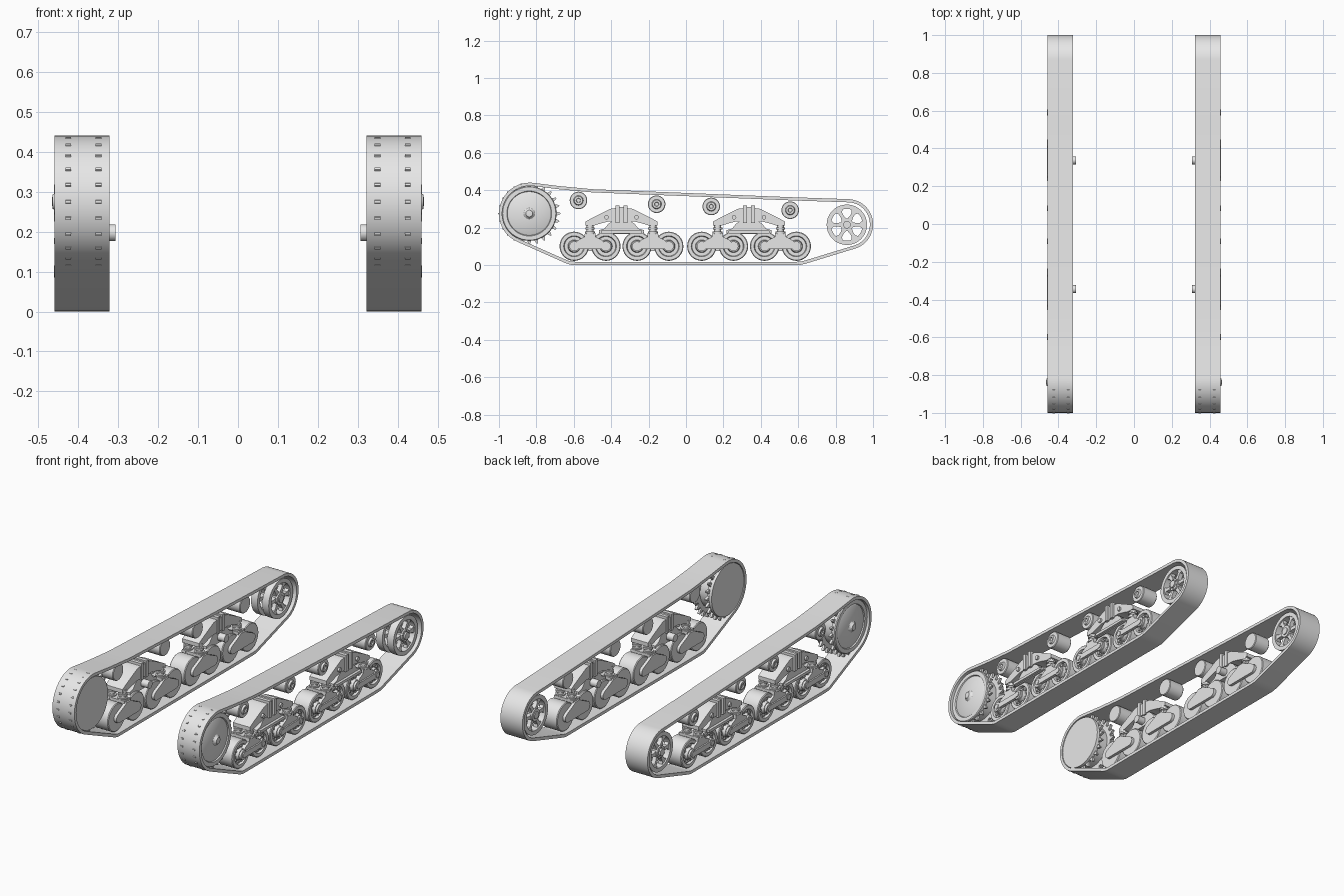
import bpy, bmesh
from math import sin, cos, pi, radians, hypot

if "Cube" in bpy.data.objects:
    bpy.data.objects.remove(bpy.data.objects["Cube"])

grey = bpy.data.materials.new("plain_grey")
grey.use_nodes = True
grey.diffuse_color = (0.8, 0.8, 0.8, 1)
grey.node_tree.nodes["Principled BSDF"].inputs["Base Color"].default_value = (0.8, 0.8, 0.8, 1)


def finish(name, bm):
    """Turn a bmesh into an object mirrored to the other side of the model."""
    bmesh.ops.recalc_face_normals(bm, faces=bm.faces)
    mesh = bpy.data.meshes.new(name)
    bm.to_mesh(mesh)
    bm.free()
    mesh.materials.append(grey)
    ob = bpy.data.objects.new(name, mesh)
    bpy.context.collection.objects.link(ob)
    bpy.ops.object.select_all(action='DESELECT')
    ob.select_set(True)
    bpy.context.view_layer.objects.active = ob
    bpy.ops.object.shade_smooth_by_angle(angle=radians(32))
    mod = ob.modifiers.new("other_side", 'MIRROR')
    mod.use_mirror_merge = False


def prism(bm, pts, x0, x1):
    """Extrude a (y, z) outline along x."""
    a = [bm.verts.new((x0, y, z)) for y, z in pts]
    b = [bm.verts.new((x1, y, z)) for y, z in pts]
    bm.faces.new(a)
    bm.faces.new(b[::-1])
    for i in range(len(pts)):
        j = (i + 1) % len(pts)
        bm.faces.new((a[i], a[j], b[j], b[i]))


def box(bm, y0, y1, z0, z1, x0, x1):
    prism(bm, [(y0, z0), (y1, z0), (y1, z1), (y0, z1)], x0, x1)


def lathe(bm, centre, profile, seg=32, axis='x', closed=False):
    """Revolve (along, radius) points; centre is (y, z) for x, (x, y) for z."""
    rings = []
    for t, r in profile:
        ring = []
        for k in range(seg if r else 1):
            a = 2 * pi * k / seg
            u, v = centre[0] + r * cos(a), centre[1] + r * sin(a)
            ring.append(bm.verts.new((t, u, v) if axis == 'x' else (u, v, t)))
        rings.append(ring if r else ring * seg)
    pairs = list(zip(rings, rings[1:]))
    if closed:
        pairs.append((rings[-1], rings[0]))
    for p, q in pairs:
        for k in range(seg):
            n = (k + 1) % seg
            bm.faces.new(list(dict.fromkeys((p[k], p[n], q[n], q[k]))))


def cyl(bm, centre, r, x0, x1, seg=24):
    lathe(bm, centre, [(x0, 0), (x0, r), (x1, r), (x1, 0)], seg)


def arc(cy, cz, r, a0, a1, n):
    angles = [radians(a0 + (a1 - a0) * i / n) for i in range(n + 1)]
    return [(cy + r * cos(a), cz + r * sin(a)) for a in angles]


def mirrored(half, cy):
    """Complete a right-half outline around y = cy."""
    return [(cy + y, z) for y, z in half] + [(cy - y, z) for y, z in half[::-1]]


def polar(c, a, r, w):
    """Point at radius r, shifted w sideways, around c."""
    return (c[0] + r * cos(a) - w * sin(a), c[1] + r * sin(a) + w * cos(a))


SPROCKET = (-0.838, 0.275)
IDLER = (0.86, 0.215)

# Track belt: a closed band with constant thickness
outline = [(-0.64, 0.008), (-0.615, 0.001), (-0.59, 0), (0.59, 0), (0.615, 0.001), (0.64, 0.007)]
outline += arc(0.865, 0.217, 0.135, -72, 87, 28)
outline += [(0.57, 0.362), (0, 0.385), (-0.5, 0.405), (-0.68, 0.422)]
outline += arc(-0.835, 0.275, 0.165, 82, 245, 32)
bm = bmesh.new()
loops = []
n = len(outline)
for i, (y, z) in enumerate(outline):
    (py, pz), (ny, nz) = outline[i - 1], outline[(i + 1) % n]
    dy, dz = ny - py, nz - pz
    d = hypot(dy, dz) / 0.017
    inner = (y - dz / d, z + dy / d)
    loops.append([bm.verts.new((x, *p)) for x, p in
                  ((0.322, (y, z)), (0.459, (y, z)), (0.459, inner), (0.322, inner))])
for i in range(n):
    a, b = loops[i], loops[(i + 1) % n]
    for k in range(4):
        m = (k + 1) % 4
        bm.faces.new((a[k], a[m], b[m], b[k]))
finish("track_belt", bm)

# Drive sprocket: flat inner plate, drum, toothed rings, dished outer cover
bm = bmesh.new()
lathe(bm, SPROCKET, [(0.326, 0), (0.326, 0.144), (0.34, 0.146), (0.34, 0.115), (0.425, 0.115),
                     (0.425, 0.146), (0.441, 0.146), (0.446, 0.142), (0.446, 0.12), (0.44, 0.117),
                     (0.444, 0.11), (0.45, 0.03), (0.456, 0.022), (0.464, 0.018), (0.466, 0)], 48)
for x0, x1 in ((0.342, 0.356), (0.418, 0.432)):
    cyl(bm, SPROCKET, 0.14, x0, x1, 48)
    for k in range(24):
        a = 2 * pi * k / 24
        prism(bm, [polar(SPROCKET, a, r, w) for r, w in
                   ((0.13, -0.012), (0.148, -0.01), (0.166, -0.003),
                    (0.166, 0.003), (0.148, 0.01), (0.13, 0.012))], x0, x1)
finish("drive_sprocket", bm)

# Idler: two spoked rims on one hub
bm = bmesh.new()
cyl(bm, IDLER, 0.034, 0.335, 0.445)
cyl(bm, IDLER, 0.02, 0.33, 0.455, 16)
for x0, x1 in ((0.335, 0.375), (0.405, 0.445)):
    lathe(bm, IDLER, [(x0, 0.085), (x0, 0.108), (x1, 0.108), (x1, 0.085)], 40, closed=True)
    for k in range(6):
        a = 2 * pi * k / 6
        prism(bm, [polar(IDLER, a, r, w) for r, w in
                   ((0.025, -0.015), (0.05, -0.009), (0.07, -0.01), (0.088, -0.026),
                    (0.088, 0.026), (0.07, 0.01), (0.05, 0.009), (0.025, 0.015))],
              x0 + 0.008, x1 - 0.008)
        cyl(bm, polar(IDLER, a + pi / 6, 0.027, 0), 0.005, 0.44, 0.45, 6)
finish("idler_wheel", bm)

# Return rollers
bm = bmesh.new()
for c in ((-0.575, 0.345), (-0.157, 0.325), (0.135, 0.313), (0.557, 0.293)):
    lathe(bm, c, [(0.345, 0), (0.345, 0.044), (0.349, 0.047), (0.436, 0.047), (0.44, 0.044),
                  (0.44, 0.026), (0.45, 0.022), (0.45, 0.012), (0.444, 0.01), (0.444, 0)], 28)
finish("return_rollers", bm)

wheels, arms, rockers, posts = (bmesh.new() for _ in range(4))
for bogie in (-0.345, 0.337):
    for pair in (bogie - 0.168, bogie + 0.168):
        # Road wheels with a recessed, bolted face
        for y in (pair - 0.085, pair + 0.085):
            c = (y, 0.1)
            lathe(wheels, c, [(0.338, 0), (0.338, 0.074), (0.342, 0.078), (0.434, 0.078),
                              (0.438, 0.074), (0.438, 0.056), (0.425, 0.052), (0.425, 0.034),
                              (0.444, 0.03), (0.444, 0)], 36)
            for k in range(10):
                cyl(wheels, polar(c, 2 * pi * k / 10, 0.043, 0), 0.006, 0.42, 0.433, 8)
            cyl(arms, c, 0.026, 0.44, 0.456)
            cyl(arms, c, 0.015, 0.45, 0.461, 12)
        # Wheel pair arms, outside and inside
        box(arms, pair - 0.085, pair + 0.085, 0.085, 0.115, 0.442, 0.458)
        prism(arms, mirrored([(0.085, 0.112), (0.06, 0.135), (0.03, 0.15), (0.028, 0.17)][::-1],
                             pair), 0.425, 0.45)
        outer_end = arc(0.085, 0.1, 0.026, -90, 60, 8)
        prism(arms, mirrored(outer_end + [(0.04, 0.15), (0.02, 0.163)], pair), 0.322, 0.338)
        box(arms, pair - 0.028, pair + 0.028, 0.15, 0.172, 0.33, 0.45)
        # Stacked suspension posts
        for x in (0.36, 0.43):
            lathe(posts, (x, pair), [(0.165, 0), (0.165, 0.027), (0.178, 0.027), (0.178, 0.018),
                                     (0.19, 0.018), (0.19, 0.025), (0.2, 0.025), (0.2, 0.018),
                                     (0.222, 0.018), (0.222, 0)], 16, 'z')
    # Rocker beam, lower saddle and centre bracket
    prism(rockers, mirrored([(0.07, 0.232), (0.11, 0.222), (0.15, 0.21), (0.192, 0.21),
                             (0.192, 0.232), (0.16, 0.25), (0.1, 0.28), (0.06, 0.3),
                             (0.03, 0.304)], bogie), 0.345, 0.45)
    prism(rockers, mirrored([(0.105, 0.165), (0.12, 0.172), (0.12, 0.186), (0.09, 0.195),
                             (0.07, 0.22), (0.045, 0.236)], bogie), 0.35, 0.445)
    box(rockers, bogie - 0.11, bogie + 0.11, 0.169, 0.184, 0.44, 0.46)
    for s in (-1, 1):
        y = bogie + s * 0.021
        box(rockers, y - 0.01, y + 0.01, 0.225, 0.318, 0.34, 0.461)
        cyl(rockers, (bogie + s * 0.08, 0.255), 0.012, 0.44, 0.46, 12)
    box(rockers, bogie - 0.015, bogie + 0.015, 0.23, 0.31, 0.35, 0.45)
    # Pivot shaft reaching inward
    cyl(rockers, (bogie, 0.197), 0.021, 0.307, 0.4)
finish("road_wheels", wheels)
finish("wheel_arms", arms)
finish("rocker_beams", rockers)
finish("suspension_posts", posts)
